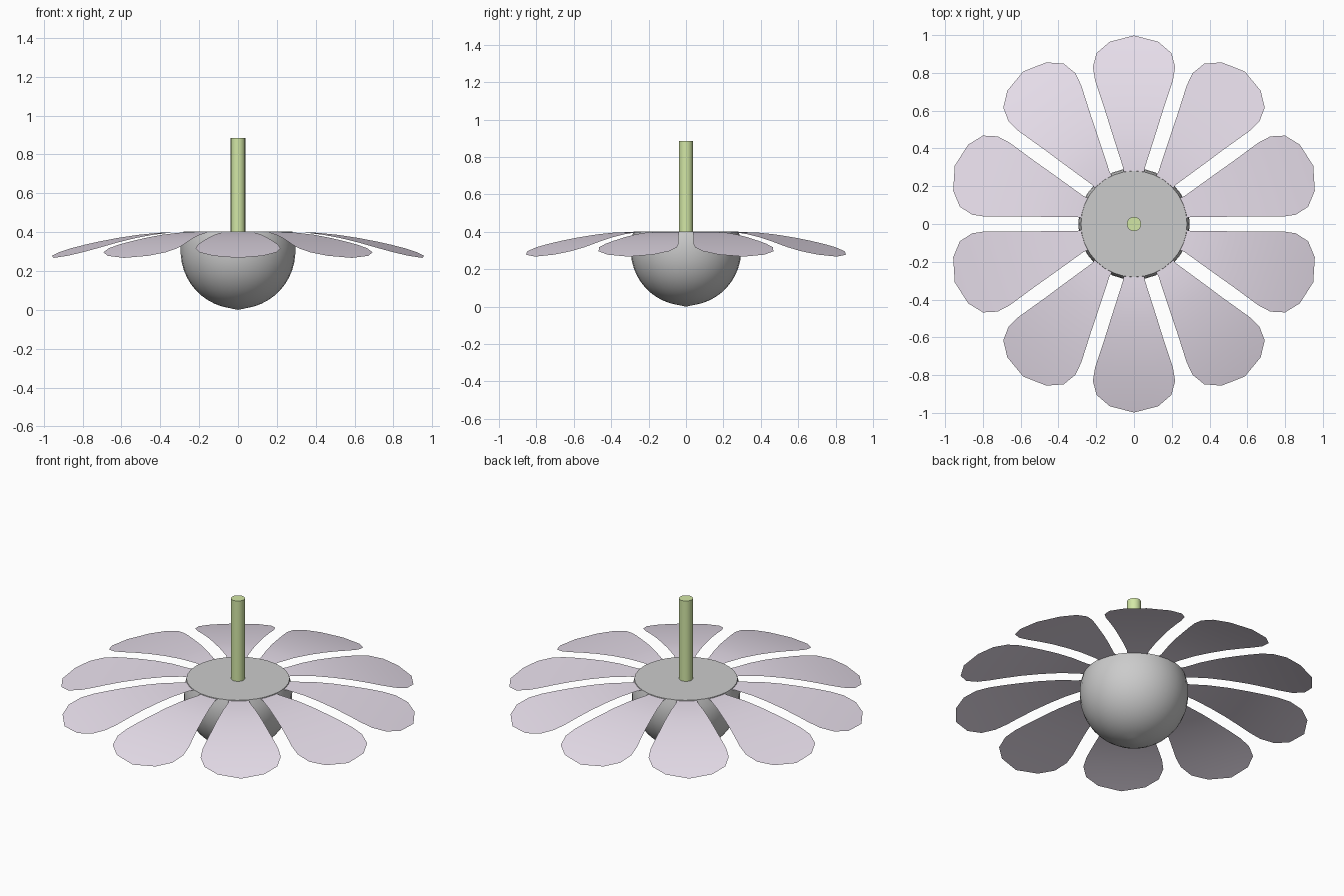
import bpy, bmesh, math

if "Cube" in bpy.data.objects:
    bpy.data.objects.remove(bpy.data.objects["Cube"])


def material(name, rgb):
    m = bpy.data.materials.new(name)
    m.diffuse_color = (*rgb, 1)
    m.use_nodes = True
    m.node_tree.nodes["Principled BSDF"].inputs["Base Color"].default_value = m.diffuse_color
    return m


def finish(name, bm, mat=None, angle=40):
    bmesh.ops.recalc_face_normals(bm, faces=bm.faces) if name != "petals" else None
    me = bpy.data.meshes.new(name)
    bm.to_mesh(me)
    bm.free()
    ob = bpy.data.objects.new(name, me)
    bpy.context.collection.objects.link(ob)
    if mat:
        me.materials.append(mat)
    bpy.ops.object.select_all(action='DESELECT')
    ob.select_set(True)
    bpy.context.view_layer.objects.active = ob
    bpy.ops.object.shade_smooth_by_angle(angle=math.radians(angle))
    return ob


lilac = material("lilac", (0.82, 0.75, 0.85))
green = material("green", (0.65, 0.80, 0.38))

# flower centre: a bowl-shaped dome below, flat disk on top
bm = bmesh.new()
R, CZ, TOP = 0.295, 0.298, 0.403
end = math.asin((TOP - CZ) / R)
profile = []
for i in range(15):
    a = -math.pi / 2 + (end + math.pi / 2) * i / 14
    r = R * math.cos(a)
    profile.append((max(r, 0.0) + (0.005 * max(0, math.sin(a)) / math.sin(end)), CZ + R * math.sin(a) + 0.003 * (a < 0)))
profile[0] = (0, 0)
profile.append((0, TOP))
verts = [bm.verts.new((r, 0, z)) for r, z in profile]
edges = [bm.edges.new(p) for p in zip(verts, verts[1:])]
bmesh.ops.spin(bm, geom=verts + edges, cent=(0, 0, 0), axis=(0, 0, 1),
               angle=math.tau, steps=32, use_duplicate=False)
bmesh.ops.remove_doubles(bm, verts=bm.verts, dist=1e-4)
finish("flower_centre", bm)

# petals: ten narrow-based blades that bend down towards the rounded tip
outline = [(0.265, 0.055), (0.30, 0.058), (0.40, 0.09), (0.50, 0.122), (0.60, 0.153),
           (0.69, 0.183), (0.76, 0.206), (0.83, 0.218), (0.905, 0.198), (0.965, 0.128), (0.998, 0.0)]


def height(r):
    return 0.399 - 0.132 * max(0, (r - 0.35) / 0.65) ** 1.6


bm = bmesh.new()
for k in range(10):
    a = math.radians(90 + 36 * k)
    c, s = math.cos(a), math.sin(a)
    rows = []
    for r, w in outline:
        ts = (-1, -0.5, 0, 0.5, 1) if w else (0,)
        rows.append([bm.verts.new((r * c - w * t * s, r * s + w * t * c, height(r)))
                     for t in ts])
    for lo, hi in zip(rows, rows[1:]):
        for j in range(4):
            if len(hi) > 1:
                bm.faces.new((lo[j], hi[j], hi[j + 1], lo[j + 1]))
            else:
                bm.faces.new((lo[j], hi[0], lo[j + 1]))
for f in bm.faces:
    f.normal_update()
    if f.normal.z < 0:
        f.normal_flip()
finish("petals", bm, lilac)

# stem
bm = bmesh.new()
bmesh.ops.create_cone(bm, cap_ends=True, segments=16, radius1=0.038, radius2=0.038, depth=0.50)
bmesh.ops.translate(bm, verts=bm.verts, vec=(0, 0, 0.635))
finish("stem", bm, green)
